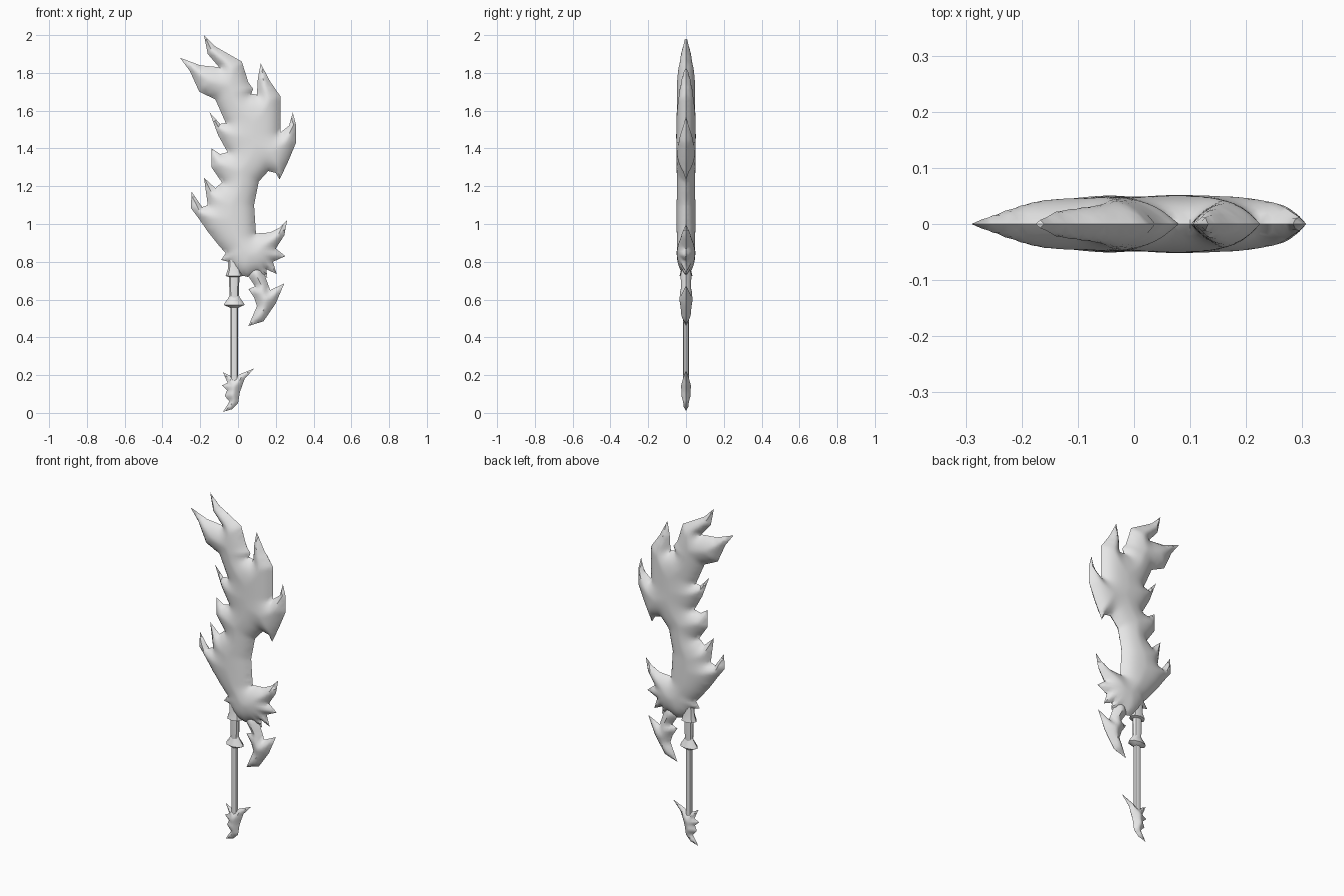
import bpy
import bmesh
import math
from mathutils import Vector
from mathutils.geometry import delaunay_2d_cdt, intersect_point_line

default_cube = bpy.data.objects.get("Cube")
if default_cube:
    bpy.data.objects.remove(default_cube, do_unlink=True)

# One plain material for every part
GREY = (0.8, 0.8, 0.8, 1.0)
grey = bpy.data.materials.new("plain grey")
grey.use_nodes = True
grey.diffuse_color = GREY
for node in grey.node_tree.nodes:
    if node.type == "BSDF_PRINCIPLED":
        node.inputs["Base Color"].default_value = GREY

parts = []


def add_object(name, bm):
    mesh = bpy.data.meshes.new(name)
    bm.to_mesh(mesh)
    bm.free()
    mesh.materials.append(grey)
    obj = bpy.data.objects.new(name, mesh)
    bpy.context.scene.collection.objects.link(obj)
    parts.append(obj)
    return obj


def inside(point, outline):
    """Even-odd test of a point against a closed outline."""
    hit = False
    for a, b in zip(outline, outline[1:] + outline[:1]):
        if (a.y > point.y) != (b.y > point.y):
            if point.x < a.x + (point.y - a.y) / (b.y - a.y) * (b.x - a.x):
                hit = not hit
    return hit


def edge_distance(point, outline):
    best = math.inf
    for a, b in zip(outline, outline[1:] + outline[:1]):
        near, t = intersect_point_line(point, a, b)
        near = a.lerp(b, min(max(t, 0), 1))
        best = min(best, (point - near.to_2d()).length)
    return best


def flame(name, points, depth, falloff=0.04, step=0.014):
    """Sharp-rimmed slab whose faces swell away from the outline."""
    outline = [Vector(p) for p in points]

    # Rim, cut into short pieces
    rim = []
    for a, b in zip(outline, outline[1:] + outline[:1]):
        pieces = max(1, round((b - a).length / (step * 2)))
        rim += [a.lerp(b, i / pieces) for i in range(pieces)]

    # Staggered inner points
    inner = []
    xs, zs = [p.x for p in outline], [p.y for p in outline]
    for row in range(int((max(zs) - min(zs)) / step) + 1):
        for col in range(int((max(xs) - min(xs)) / step) + 2):
            p = Vector((min(xs) + (col - row % 2 / 2) * step,
                        min(zs) + row * step))
            if inside(p, outline) and edge_distance(p, outline) > step / 2:
                inner.append(p)

    count = len(rim)
    loop = [(i, (i + 1) % count) for i in range(count)]
    flat, _, faces, *_ = delaunay_2d_cdt(rim + inner, loop, [], 1, 1e-6)

    bm = bmesh.new()
    swollen = []
    for p in flat:
        d = edge_distance(p, outline)
        swell = depth * (1 - math.exp(-d / falloff))
        v = bm.verts.new((p.x, -swell, p.y))
        if d > step / 3:
            swollen.append(v)
    for face in faces:
        f = bm.faces.new([bm.verts[i] for i in face]
                         if not bm.verts.ensure_lookup_table() else [])
        f.normal_update()
        if f.normal.y > 0:
            f.normal_flip()
    bmesh.ops.smooth_vert(bm, verts=swollen, factor=0.4, use_axis_y=True)

    # The back half mirrors the front
    obj = add_object(name, bm)
    mirror = obj.modifiers.new("back half", "MIRROR")
    mirror.use_axis = (False, True, False)
    mirror.use_mirror_merge = False
    return obj


def turned(name, profile, x, flatten, sides=8):
    """Turned part from (radius, height) pairs, flattened front to back."""
    bm = bmesh.new()
    rings = []
    for radius, z in profile:
        angles = [math.tau * i / sides for i in range(sides)]
        rings.append([bm.verts.new((x + radius * math.cos(a),
                                    radius * flatten * math.sin(a), z))
                      for a in angles])
    for low, high in zip(rings, rings[1:]):
        for i in range(sides):
            j = (i + 1) % sides
            bm.faces.new((low[i], low[j], high[j], high[i]))
    bm.faces.new(rings[0][::-1])
    bm.faces.new(rings[-1])
    return add_object(name, bm)


# Blade: left edge runs from the tip down, right edge from the guard up
left_edge = [
    (-.18, 2), (-.12, 1.94), (.02, 1.86), (.055, 1.75), (.08, 1.715),
    (.07, 1.69), (.1, 1.685), (.105, 1.77), (.12, 1.85), (.17, 1.755),
    (.225, 1.675), (.225, 1.485), (.27, 1.52), (.29, 1.59), (.307, 1.525),
    (.307, 1.43), (.265, 1.33), (.22, 1.235), (.2, 1.27), (.16, 1.28),
    (.11, 1.225), (.085, 1.1), (.095, .95), (.17, .955), (.22, .98),
    (.26, 1.02), (.245, .94), (.2, .87), (.25, .83), (.185, .8),
    (.205, .735), (.15, .76), (.155, .715), (.11, .74), (.05, .72),
]
right_edge = [
    (.01, .73), (-.03, .765), (-.05, .8), (-.09, .81), (-.065, .845),
    (-.1, .885), (-.16, .96), (-.205, 1.025), (-.25, 1.085), (-.245, 1.17),
    (-.19, 1.09), (-.16, 1.1), (-.18, 1.245), (-.12, 1.19), (-.085, 1.22),
    (-.14, 1.3), (-.14, 1.4), (-.095, 1.37), (-.055, 1.38), (-.105, 1.47),
    (-.15, 1.59), (-.095, 1.53), (-.065, 1.535), (-.12, 1.66), (-.205, 1.7),
    (-.255, 1.81), (-.307, 1.88), (-.2, 1.84), (-.1, 1.83), (-.16, 1.9),
]
flame("flame_blade", left_edge + right_edge, 0.053)

# Hooked flame hanging below the guard
flame("lower_hook", [
    (.05, .73), (.09, .67), (.055, .655), (.085, .61), (.1, .565),
    (.055, .46), (.135, .485), (.2, .58), (.245, .685), (.17, .65),
    (.145, .72), (.12, .78), (.07, .78),
], 0.05)

# Handle, grip and collar
turned("handle", [(.02, .15), (.02, .6)], -.02, 0.75)
turned("upper_grip", [(.022, .58), (.026, .64), (.027, .72), (.046, .725),
                      (.034, .76), (.03, .83)], -.02, 0.75)
turned("collar", [(.02, .555), (.055, .572), (.05, .582), (.03, .61),
                  (.024, .625)], -.02, 0.6)

# Barbed pommel
flame("pommel", [
    (-.04, .195), (-.08, .215), (-.055, .16), (-.085, .145), (-.058, .12),
    (-.07, .09), (-.045, .06), (-.08, .005), (-.03, .02), (0, .05),
    (.01, .11), (.035, .18), (.085, .235), (.01, .205), (-.02, .185),
], 0.045, step=0.01)

# Smooth faces, crisp creases
for obj in bpy.context.scene.objects:
    obj.select_set(obj in parts)
bpy.context.view_layer.objects.active = parts[0]
bpy.ops.object.shade_smooth_by_angle(angle=math.radians(40))
